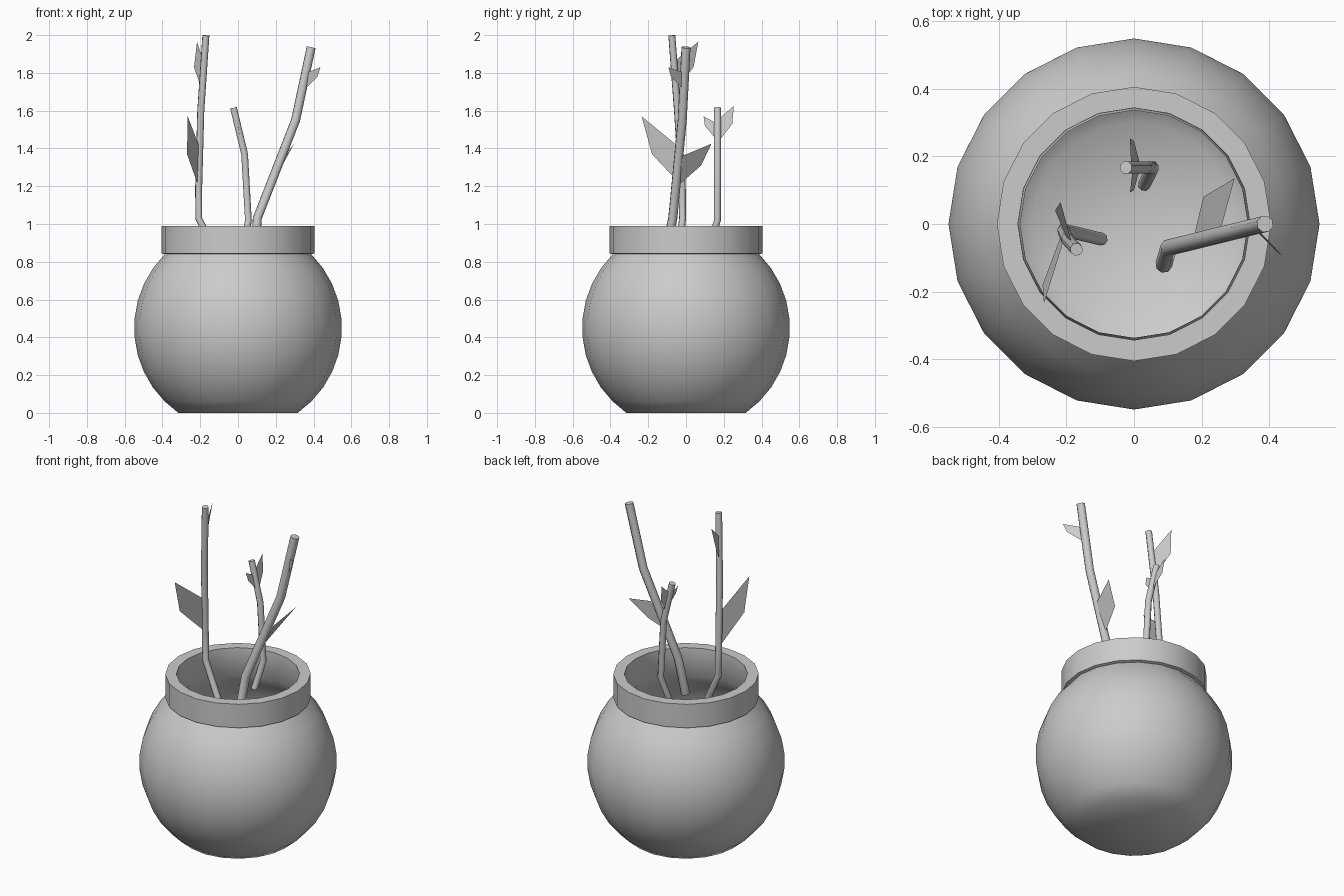
import bpy, bmesh, math

if "Cube" in bpy.data.objects:
    bpy.data.objects.remove(bpy.data.objects["Cube"])

SIDES = 20


def finish(obj, angle):
    bpy.ops.object.select_all(action='DESELECT')
    obj.select_set(True)
    bpy.context.view_layer.objects.active = obj
    bpy.ops.object.shade_smooth_by_angle(angle=math.radians(angle))


def lathe(name, profile):
    """Revolve (radius, z) points around z; radius 0 becomes a pole."""
    bm = bmesh.new()
    rings = []
    for r, z in profile:
        if r == 0:
            rings.append([bm.verts.new((0, 0, z))] * SIDES)
        else:
            rings.append([bm.verts.new((r * math.cos(math.tau * i / SIDES),
                                        r * math.sin(math.tau * i / SIDES), z))
                          for i in range(SIDES)])
    for a, b in zip(rings, rings[1:]):
        for i in range(SIDES):
            j = (i + 1) % SIDES
            bm.faces.new(list(dict.fromkeys((a[i], a[j], b[j], b[i]))))
    bmesh.ops.recalc_face_normals(bm, faces=bm.faces)
    mesh = bpy.data.meshes.new(name)
    bm.to_mesh(mesh)
    bm.free()
    obj = bpy.data.objects.new(name, mesh)
    bpy.context.collection.objects.link(obj)
    finish(obj, 60)


def arc(radius, z0, z1, steps):
    """Points on a sphere profile centred at z = 0.45."""
    a0, a1 = (math.asin((z - 0.45) / radius) for z in (z0, z1))
    angles = [a0 + (a1 - a0) * i / steps for i in range(steps + 1)]
    return [(radius * math.cos(a), 0.45 + radius * math.sin(a)) for a in angles]


def stem(name, radius, points):
    curve = bpy.data.curves.new(name, 'CURVE')
    curve.dimensions = '3D'
    curve.bevel_depth = radius
    curve.bevel_resolution = 2
    curve.use_fill_caps = True
    spline = curve.splines.new('POLY')
    spline.points.add(len(points) - 1)
    for p, co in zip(spline.points, points):
        p.co = (*co, 1)
    obj = bpy.data.objects.new(name, curve)
    bpy.context.collection.objects.link(obj)
    bpy.ops.object.select_all(action='DESELECT')
    obj.select_set(True)
    bpy.context.view_layer.objects.active = obj
    bpy.ops.object.convert(target='MESH')
    finish(bpy.context.object, 50)


def leaf(name, base, lower, tip, upper):
    mesh = bpy.data.meshes.new(name)
    mesh.from_pydata([base, lower, tip, upper], [], [(0, 1, 2, 3)])
    bpy.context.collection.objects.link(bpy.data.objects.new(name, mesh))


# Hollow round pot with a straight collar
lathe("pot", [(0, 0)] + arc(0.55, 0, 0.84, 10)
      + [(0.405, 0.845), (0.405, 0.99), (0.343, 0.99)]
      + arc(0.50, 0.82, 0.05, 8) + [(0, 0.04)])

# Bent stems
stem("left_stem", 0.019, [(-0.095, -0.045, 0.80), (-0.208, -0.018, 1.03), (-0.208, -0.02, 1.2),
                          (-0.197, -0.045, 1.6), (-0.17, -0.075, 1.998)])
stem("back_stem", 0.019, [(0.03, 0.115, 0.86), (0.055, 0.167, 1.02),
                          (0.035, 0.167, 1.37), (-0.024, 0.167, 1.615)])
stem("right_stem", 0.025, [(0.088, -0.12, 0.80), (0.102, -0.07, 1.03),
                           (0.305, -0.02, 1.55), (0.387, 0.0, 1.935)])

# Leaves: base, lower corner, tip, upper corner
leaf("left_lower_leaf", (-0.21, -0.02, 1.20), (-0.27, -0.18, 1.37),
     (-0.266, -0.235, 1.57), (-0.205, -0.04, 1.41))
leaf("left_upper_leaf", (-0.195, -0.05, 1.72), (-0.233, 0.04, 1.83),
     (-0.217, 0.065, 1.965), (-0.185, -0.05, 1.87))
leaf("back_left_leaf", (0.018, 0.167, 1.44), (0.0, 0.10, 1.52),
     (-0.012, 0.093, 1.57), (-0.003, 0.167, 1.53))
leaf("back_right_leaf", (0.02, 0.167, 1.43), (0.0, 0.245, 1.53),
     (-0.012, 0.253, 1.625), (-0.008, 0.167, 1.55))
leaf("right_lower_leaf", (0.175, -0.045, 1.20), (0.205, 0.08, 1.31),
     (0.297, 0.135, 1.425), (0.255, -0.02, 1.36))
leaf("right_upper_leaf", (0.35, -0.01, 1.71), (0.42, -0.08, 1.78),
     (0.437, -0.093, 1.83), (0.36, -0.01, 1.80))
